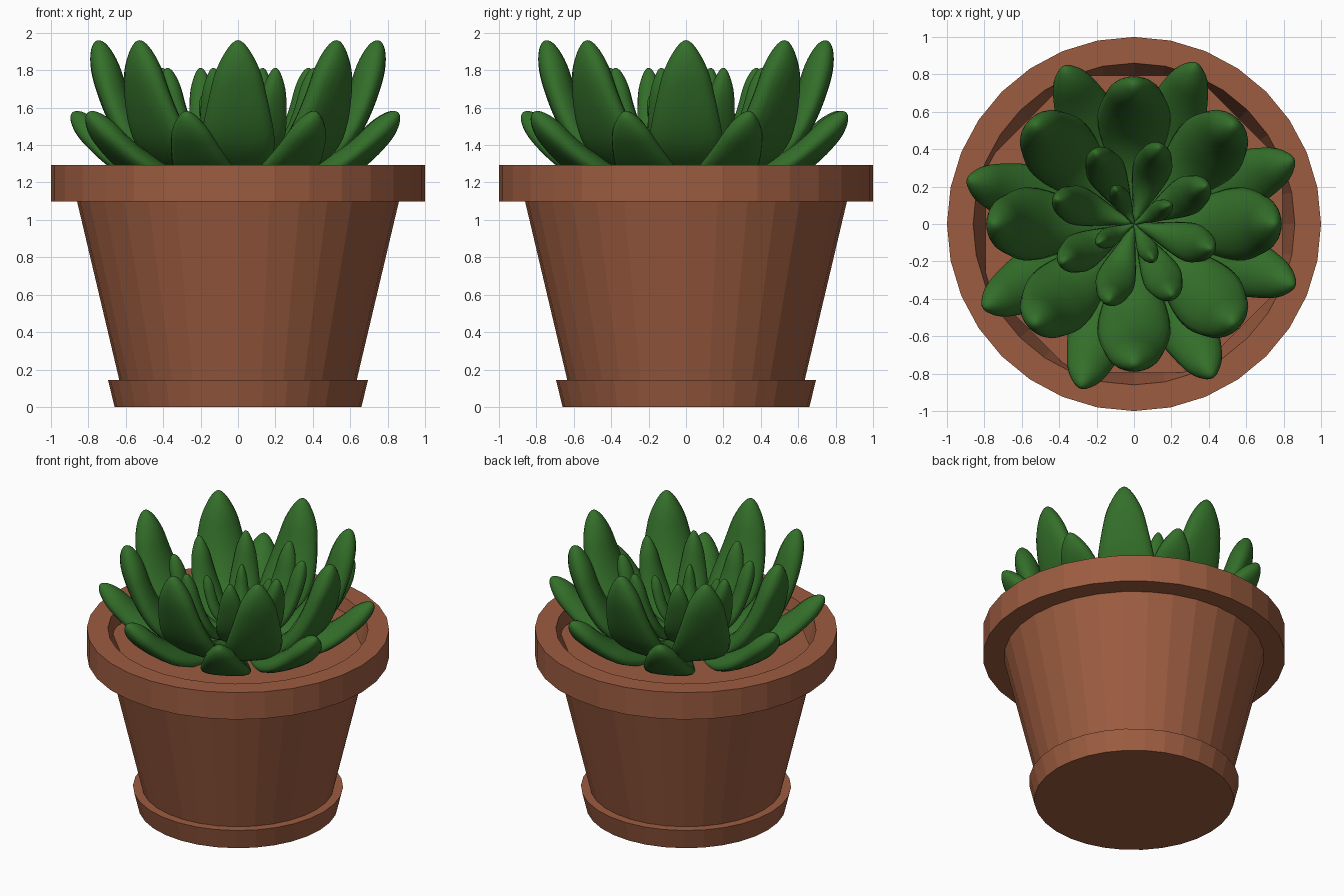
import bpy, math
from mathutils import Vector, Matrix

if "Cube" in bpy.data.objects:
    bpy.data.objects.remove(bpy.data.objects["Cube"])


def material(name, rgb):
    m = bpy.data.materials.new(name)
    m.diffuse_color = (*rgb, 1)
    m.use_nodes = True
    m.node_tree.nodes["Principled BSDF"].inputs["Base Color"].default_value = m.diffuse_color
    return m


clay = material("clay", (0.335, 0.108, 0.052))
green = material("leaf_green", (0.034, 0.16, 0.023))


def make_object(name, verts, faces, mat, smooth=False):
    me = bpy.data.meshes.new(name)
    me.from_pydata(verts, [], faces)
    me.materials.append(mat)
    for p in me.polygons:
        p.use_smooth = smooth
    ob = bpy.data.objects.new(name, me)
    bpy.context.collection.objects.link(ob)
    return ob


def loft(rings):
    """Skin equal-length rings of points and cap both ends."""
    n = len(rings[0])
    verts = [p for r in rings for p in r]
    faces = [(i * n + j, i * n + (j + 1) % n, (i + 1) * n + (j + 1) % n, (i + 1) * n + j)
             for i in range(len(rings) - 1) for j in range(n)]
    faces += [tuple(reversed(range(n))), tuple(range(len(verts) - n, len(verts)))]
    return verts, faces


def lathe(name, profile, sides, phase=0.0):
    rings = [[(r * math.cos(phase + math.tau * j / sides),
               r * math.sin(phase + math.tau * j / sides), z) for j in range(sides)]
             for r, z in profile]
    return make_object(name, *loft(rings), clay)


# Pot: hollow tapered body with overhanging rim, saucer, soil plate
lathe("pot", [(0.60, 0.06), (0.635, 0.145), (0.86, 1.097), (1.0, 1.097), (1.0, 1.293),
              (0.86, 1.293), (0.62, 0.25)], 32)
lathe("saucer", [(0.66, 0), (0.695, 0.145), (0.62, 0.145)], 32)
lathe("soil", [(0.84, 1.16), (0.86, 1.20)], 8, math.pi / 8)


def bezier(pts, t):
    a, b, c, d = pts
    u = 1 - t
    pos = a * u**3 + b * 3 * u * u * t + c * 3 * u * t * t + d * t**3
    tan = (b - a) * u * u + (c - b) * 2 * u * t + (d - c) * t * t
    return pos, tan.normalized()


def leaf_mesh(path, width, thick, steps=26, n=16):
    """Fleshy leaf: cupped oval sections along an upward-bending spine, blunt tip."""
    pts = [Vector((x, 0, z)) for x, z in path]
    side = Vector((0, 1, 0))
    rings = []
    for i in range(steps + 1):
        t = math.sin(i / steps * math.pi / 2) * 0.9998
        pos, tan = bezier(pts, t)
        up = tan.cross(side)
        cap = math.sqrt(1 - max(0, (t - 0.84) / 0.16) ** 2)
        swell = 0.15 + 0.85 * math.sin(min(t / 0.52, 1) * math.pi / 2) ** 1.3
        taper = 1 - 0.58 * max(0, (t - 0.55) / 0.45) ** 1.4
        w = width * swell * taper * cap
        h = thick * (0.35 + 0.65 * min(t / 0.55, 1)) * cap
        ring = []
        for j in range(n):
            a = math.tau * j / n
            c, s = math.cos(a), math.sin(a)
            cup = 0.16 * w * (c * c - 0.4) * cap
            ring.append(pos + side * (w * c) - up * (h * s + cup))
        rings.append(ring)
    return loft(rings)


def leaf_ring(name, angles, path, width, thick):
    verts, faces = leaf_mesh(path, width, thick)
    for k, a in enumerate(angles):
        rot = Matrix.Rotation(math.radians(a), 3, 'Z')
        make_object(f"{name}_{k + 1}", [rot @ v for v in verts], faces, green, True)


# Leaf whorls, lowest and widest first
leaf_ring("outer_leaf", [22, 69, 114, 165, 209, 252, 297, 339],
          [(0, 1.22), (0.48, 1.14), (0.68, 1.30), (0.915, 1.575)], 0.165, 0.068)
leaf_ring("tall_leaf", range(0, 360, 45),
          [(0, 1.24), (0.52, 1.18), (0.66, 1.50), (0.75, 1.96)], 0.195, 0.08)
leaf_ring("inner_leaf", [b + q for q in (0, 90, 180, 270) for b in (-18, 28)],
          [(0, 1.28), (0.30, 1.26), (0.37, 1.48), (0.43, 1.813)], 0.105, 0.053)
leaf_ring("heart_leaf", range(28, 388, 90),
          [(0, 1.32), (0.14, 1.32), (0.18, 1.46), (0.21, 1.67)], 0.055, 0.036)
